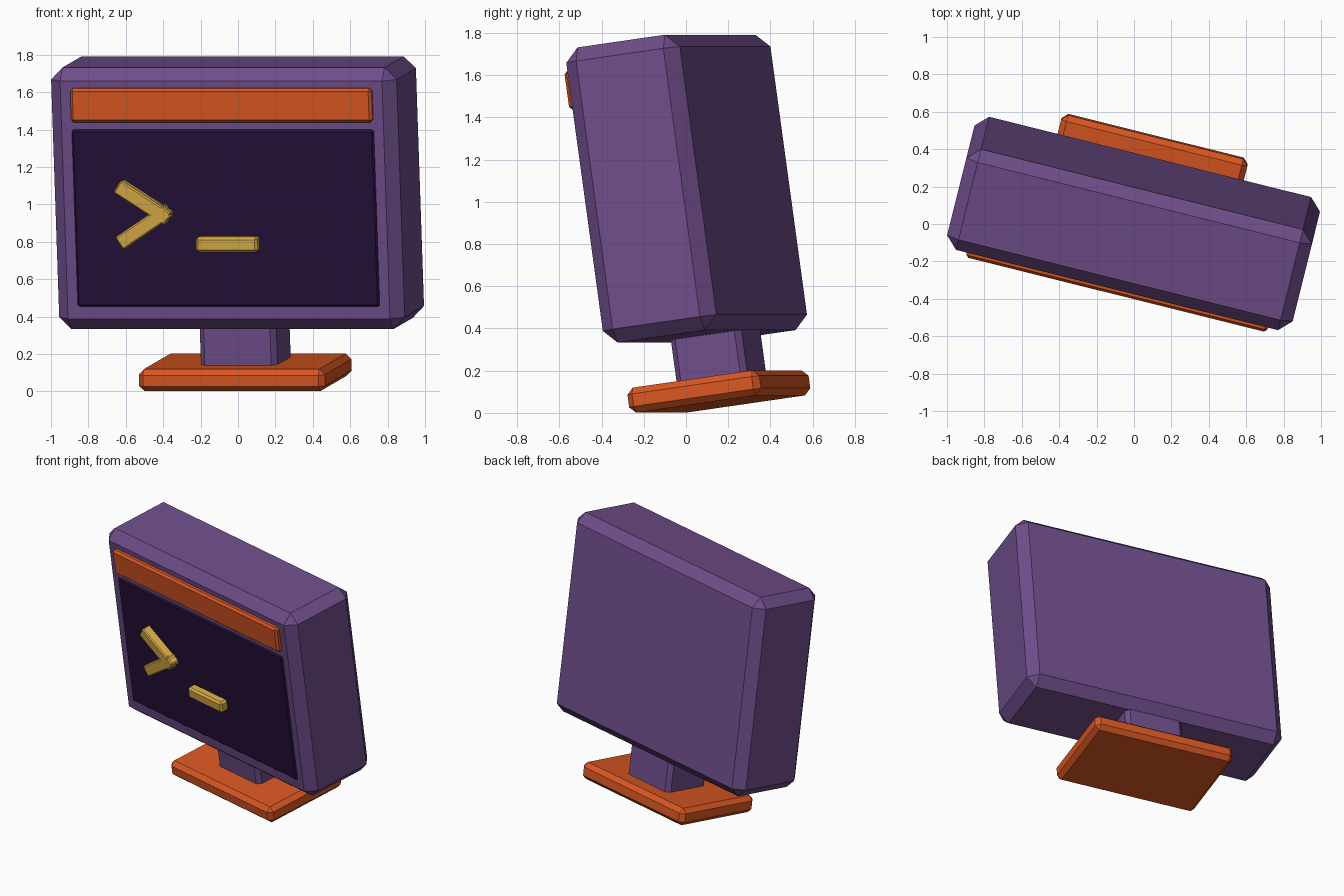
import bpy, bmesh, math
from mathutils import Matrix, Vector

if "Cube" in bpy.data.objects:
    bpy.data.objects.remove(bpy.data.objects["Cube"])

# Whole monitor is turned and leans forward
POSE = Matrix.Rotation(math.radians(-14), 4, 'Z') @ Matrix.Rotation(math.radians(8), 4, 'X')


def material(name, rgb):
    m = bpy.data.materials.new(name)
    m.diffuse_color = (*rgb, 1)
    m.use_nodes = True
    m.node_tree.nodes["Principled BSDF"].inputs["Base Color"].default_value = m.diffuse_color
    return m


purple = material("purple plastic", (0.156, 0.074, 0.25))
orange = material("orange plastic", (0.694, 0.095, 0.016))
gold = material("gold", (0.694, 0.413, 0.061))
dark = material("dark screen", (0.0176, 0.0052, 0.0395))


def block(name, x, y, z, mat, chamfer, turn=0):
    """Chamfered box given by (min, max) ranges, turned in the screen plane."""
    ranges = (x, y, z)
    centre = Vector([(a + b) / 2 for a, b in ranges])
    size = [b - a for a, b in ranges]
    mesh = bpy.data.meshes.new(name)
    bm = bmesh.new()
    bmesh.ops.create_cube(bm, size=1)
    bmesh.ops.scale(bm, vec=size, verts=bm.verts)
    bmesh.ops.bevel(bm, geom=bm.edges[:], offset=chamfer, segments=1,
                    affect='EDGES', profile=0.5)
    bm.to_mesh(mesh)
    bm.free()
    mesh.materials.append(mat)
    ob = bpy.data.objects.new(name, mesh)
    ob.matrix_world = (POSE @ Matrix.Translation(centre)
                       @ Matrix.Rotation(math.radians(turn), 4, 'Y'))
    bpy.context.collection.objects.link(ob)
    return ob


# Stand
block("base", (-0.513, 0.513), (-0.152, 0.498), (0.018, 0.138), orange, 0.03)
block("neck", (-0.211, 0.211), (0.02, 0.368), (0.09, 0.40), purple, 0.028)

# Housing, top strip and screen
block("housing", (-0.955, 0.949), (-0.13, 0.43), (0.345, 1.758), purple, 0.065)
block("top_strip", (-0.831, 0.829), (-0.163, -0.10), (1.472, 1.657), orange, 0.015)
block("screen", (-0.836, 0.832), (-0.14, -0.10), (0.474, 1.433), dark, 0.012)

# Prompt arrow (two mirrored arms) and cursor bar
for name, side in (("upper_arrow_arm", 1), ("lower_arrow_arm", -1)):
    w = 0.979 + side * 0.066
    block(name, (-0.605, -0.279), (-0.20, -0.12), (w - 0.04, w + 0.04),
          gold, 0.008, turn=side * 33)
block("cursor_bar", (-0.158, 0.182), (-0.195, -0.12), (0.776, 0.860), gold, 0.014)
